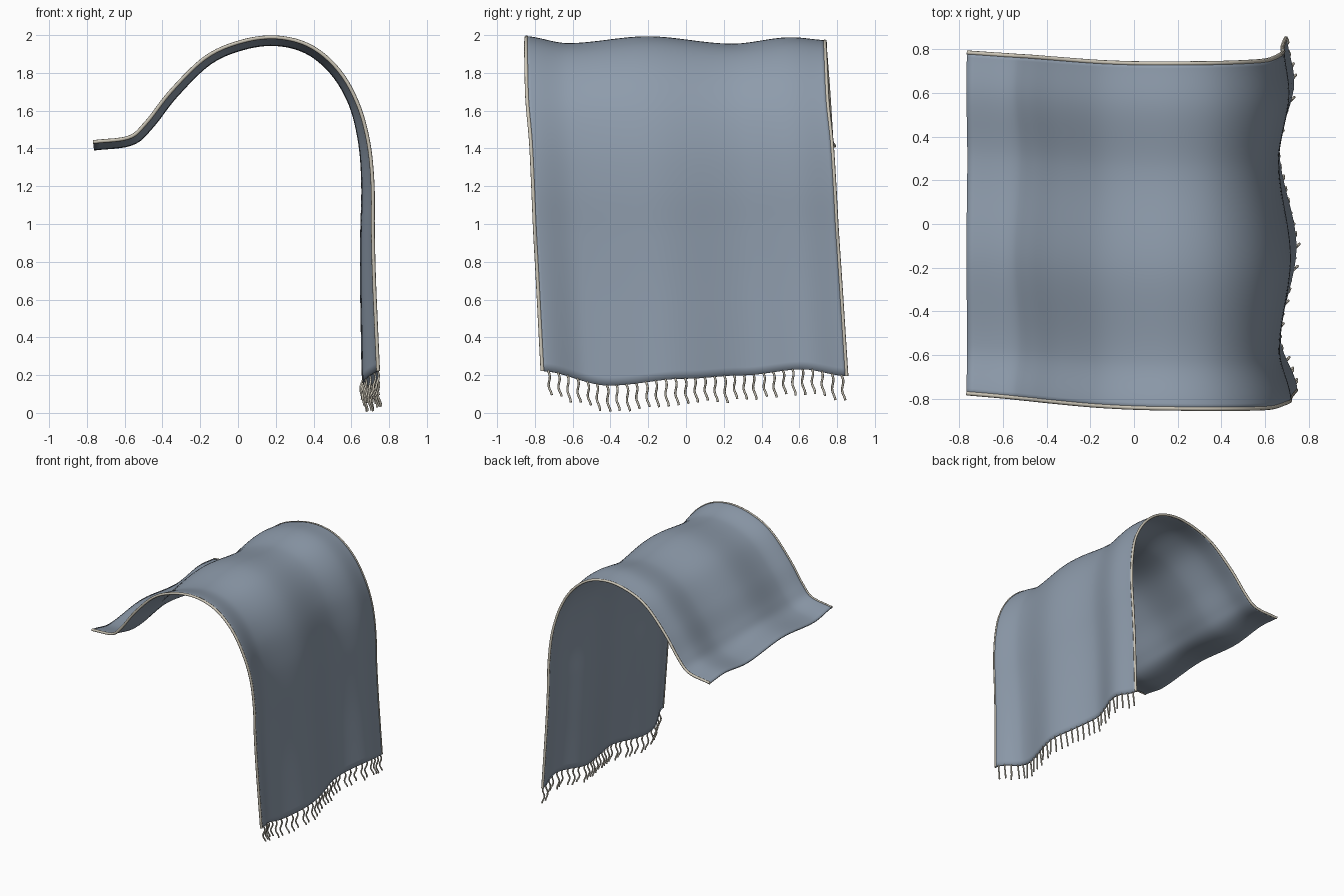
import bpy, math, random
from mathutils import Vector

random.seed(4)
if "Cube" in bpy.data.objects:
    bpy.data.objects.remove(bpy.data.objects["Cube"])


def material(name, colour):
    mat = bpy.data.materials.new(name)
    mat.use_nodes = True
    mat.diffuse_color = (*colour, 1)
    bsdf = mat.node_tree.nodes["Principled BSDF"]
    bsdf.inputs["Base Color"].default_value = (*colour, 1)
    bsdf.inputs["Roughness"].default_value = 0.9
    return mat


blue = material("slate blue wool", (0.27, 0.33, 0.41))
cream = material("cream cotton", (0.60, 0.56, 0.47))


def spline(points, t):
    """Smooth curve through evenly parametrised points, t in 0..1."""
    s = min(max(t, 0), 1) * (len(points) - 1)
    i = min(int(s), len(points) - 2)
    f = s - i
    b, c = Vector(points[i]), Vector(points[i + 1])
    a = Vector(points[i - 1]) if i else b * 2 - c
    d = Vector(points[i + 2]) if i + 2 < len(points) else c * 2 - b
    return b + 0.5 * f * (c - a + f * (2 * a - 5 * b + 4 * c - d
                                       + f * (3 * (b - c) + d - a)))


def lookup(points, v):
    """Smoothly eased height between (position, value) pairs."""
    for (p, a), (q, b) in zip(points, points[1:]):
        if v <= q:
            f = min(max((v - p) / (q - p), 0), 1)
            return a + (b - a) * f * f * (3 - 2 * f)
    return points[-1][1]


# Centre line of the cloth, from the resting end over the crest to the hem
profile = [(-0.765, 0.005, 1.415), (-0.57, -0.01, 1.44), (-0.47, -0.018, 1.525),
           (-0.34, -0.03, 1.69), (-0.16, -0.045, 1.865), (0.02, -0.053, 1.945),
           (0.20, -0.055, 1.968), (0.37, -0.055, 1.925), (0.51, -0.052, 1.81),
           (0.61, -0.045, 1.64), (0.665, -0.025, 1.43), (0.685, -0.012, 1.2),
           (0.683, 0.0, 0.95), (0.685, 0.015, 0.7), (0.692, 0.03, 0.44),
           (0.70, 0.045, 0.18)]
# Folds across the width, and the uneven hem line
folds = [(-0.81, 0.042), (-0.57, -0.034), (-0.15, 0.038), (0.3, -0.04),
         (0.61, 0.028), (0.82, -0.005)]
hem = [(-0.81, 0.04), (-0.45, -0.035), (-0.05, 0.0), (0.25, 0.02),
       (0.57, 0.05), (0.81, 0.015)]


def cloth_point(u, v):
    """u runs along the cloth, v from -1 to 1 across it."""
    p = spline(profile, u)
    tan = spline(profile, u + 0.005) - spline(profile, u - 0.005)
    normal = Vector((-tan.z, 0, tan.x)).normalized()
    across = v * (0.78 + 0.025 * u)
    amount = 0.5 + 0.5 * max(0, (u - 0.6) / 0.4)
    p += normal * lookup(folds, across) * amount
    p.y += across
    p.z += lookup(hem, across) * max(0, (u - 0.6) / 0.4)
    return p


def activate(obj):
    bpy.ops.object.select_all(action='DESELECT')
    obj.select_set(True)
    bpy.context.view_layer.objects.active = obj


# Draped cloth
rows, cols = 90, 70
verts = [cloth_point(i / rows, 2 * j / cols - 1)
         for i in range(rows + 1) for j in range(cols + 1)]
faces = []
for i in range(rows):
    for j in range(cols):
        a = i * (cols + 1) + j
        faces.append((a, a + cols + 1, a + cols + 2, a + 1))
mesh = bpy.data.meshes.new("throw_cloth")
mesh.from_pydata(verts, [], faces)
mesh.materials.append(blue)
cloth = bpy.data.objects.new("throw_cloth", mesh)
bpy.context.collection.objects.link(cloth)
solid = cloth.modifiers.new("thickness", 'SOLIDIFY')
solid.thickness = 0.012
solid.offset = 0
activate(cloth)
bpy.ops.object.shade_smooth_by_angle(angle=math.radians(40))


def cord(name, paths, radius, sides):
    """Round cords along lists of points, all in one curve object."""
    curve = bpy.data.curves.new(name, 'CURVE')
    curve.dimensions = '3D'
    curve.bevel_depth = radius
    curve.bevel_resolution = sides
    curve.use_fill_caps = True
    curve.materials.append(cream)
    for path in paths:
        line = curve.splines.new('POLY')
        line.points.add(len(path) - 1)
        for point, co in zip(line.points, path):
            point.co = (*co, 1)
        line.use_smooth = True
    obj = bpy.data.objects.new(name, curve)
    bpy.context.collection.objects.link(obj)
    activate(obj)
    bpy.ops.object.convert(target='MESH')


# Piping along both long edges
for name, side in (("front_piping", -1), ("back_piping", 1)):
    cord(name, [[cloth_point(i / 80, side) for i in range(81)]], 0.01, 2)

# Wavy fringe strands below the hem
strands = []
count = 31
for k in range(count):
    root = cloth_point(1, (2 * k / (count - 1) - 1) * 0.965)
    length = random.uniform(0.125, 0.148)
    phase = random.uniform(-0.4, 0.4)
    lean = random.uniform(-0.012, 0.018)
    path = []
    for n in range(13):
        t = n / 12
        sway = 0.006 * (math.sin(t * 8 + phase) - math.sin(phase))
        path.append(root + Vector((lean * t + sway, 0.014 * t + sway,
                                   0.006 - length * t)))
    strands.append(path)
cord("fringe", strands, 0.006, 1)
